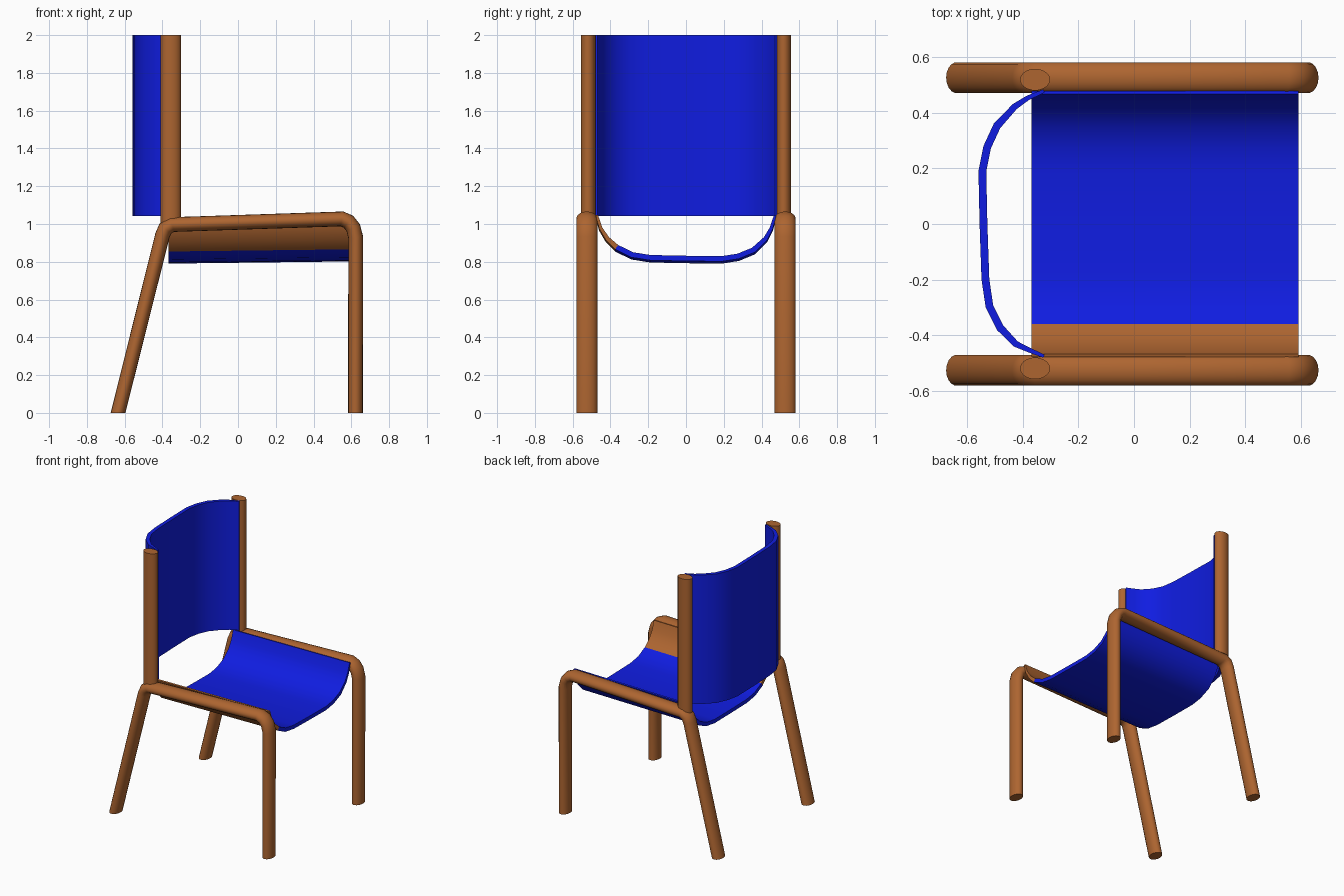
import bpy, bmesh, math
from mathutils import Vector

if "Cube" in bpy.data.objects:
    bpy.data.objects.remove(bpy.data.objects["Cube"])


def material(name, rgb):
    m = bpy.data.materials.new(name)
    m.diffuse_color = (*rgb, 1)
    m.use_nodes = True
    m.node_tree.nodes["Principled BSDF"].inputs["Base Color"].default_value = m.diffuse_color
    return m


WOOD = material("brown", (0.42, 0.13, 0.03))
BLUE = material("blue", (0.005, 0.012, 0.75))
N = 18


def finish(name, bm, mats, angle=40):
    bmesh.ops.recalc_face_normals(bm, faces=bm.faces)
    me = bpy.data.meshes.new(name)
    bm.to_mesh(me)
    bm.free()
    ob = bpy.data.objects.new(name, me)
    bpy.context.collection.objects.link(ob)
    for m in mats:
        me.materials.append(m)
    bpy.ops.object.select_all(action='DESELECT')
    bpy.context.view_layer.objects.active = ob
    ob.select_set(True)
    bpy.ops.object.shade_smooth_by_angle(angle=math.radians(angle))
    return ob


def tube(name, path, y, ry, r):
    """Oval tube swept along (x, z) points, mitred at bends, level at its feet, mirrored in y."""
    bm = bmesh.new()
    pts = [Vector(p) for p in path]
    rings = []
    for i, p in enumerate(pts):
        if i in (0, len(pts) - 1):
            q = pts[1] if i == 0 else pts[-2]
            n = Vector((-1 if (q.y > p.y) == (i == 0) else 1, 0))
            k = 1
        else:
            a, b = (p - pts[i - 1]).normalized(), (pts[i + 1] - p).normalized()
            t = (a + b).normalized()
            n = Vector((-t.y, t.x))
            k = 1 / t.dot(a)
        ring = []
        for j in range(N):
            s = 2 * math.pi * j / N
            o = p + n * (r * k * math.cos(s))
            ring.append(bm.verts.new((o.x, y + ry * math.sin(s), o.y)))
        rings.append(ring)
    for a, b in zip(rings, rings[1:]):
        for j in range(N):
            bm.faces.new((a[j], a[(j + 1) % N], b[(j + 1) % N], b[j]))
    bm.faces.new(rings[0])
    bm.faces.new(rings[-1])
    ob = finish(name, bm, [WOOD], 50)
    mod = ob.modifiers.new("mirror", 'MIRROR')
    mod.use_axis = (False, True, False)


def sheet(name, outer, start, end, place, mats, brown_segments=0):
    """Curved panel: outer profile (y, depth) thickened inward and extruded via place()."""
    bm = bmesh.new()
    pts = [Vector(p) for p in outer]
    n = len(pts)
    inner = []
    for i, p in enumerate(pts):
        t = (pts[min(i + 1, n - 1)] - pts[max(i - 1, 0)]).normalized()
        th = 0.012 + 0.016 * min(1, min(i, n - 1 - i) / 3)
        inner.append(p + Vector((-t.y, t.x)) * th)
    loop = pts + inner[::-1]
    a = [bm.verts.new(place(p, start)) for p in loop]
    b = [bm.verts.new(place(p, end)) for p in loop]
    m = len(loop)
    for i in range(m):
        j = (i + 1) % m
        f = bm.faces.new((a[i], a[j], b[j], b[i]))
        k = i if i < n else m - 2 - i
        f.material_index = int(k < brown_segments)
    for r in (a, b):
        for i in range(n - 1):
            f = bm.faces.new((r[i], r[i + 1], r[m - 2 - i], r[m - 1 - i]))
            f.material_index = int(i < brown_segments)
    finish(name, bm, mats)


# Side frames: back leg, seat rail and front leg in one bent tube
tube("side_frame",
     [(-0.635, 0), (-0.4, 0.94), (-0.385, 0.975), (-0.35, 0.997), (0.1, 1.012),
      (0.55, 1.027), (0.585, 1.012), (0.61, 0.98), (0.623, 0.93), (0.622, 0)],
     0.525, 0.056, 0.039)

# Back posts
tube("back_post", [(-0.355, 0.99), (-0.355, 2.0)], 0.518, 0.039, 0.054)

# Seat sling, with a brown band along its front side
seat = [(-0.478, 1.04), (-0.46, 0.97), (-0.425, 0.91), (-0.375, 0.86), (-0.29, 0.818),
        (-0.19, 0.802), (0, 0.798), (0.19, 0.796), (0.28, 0.81), (0.365, 0.845),
        (0.43, 0.91), (0.46, 0.97), (0.478, 1.04)]
sheet("seat", seat, -0.367, 0.59,
      lambda p, x: (x, p.x, p.y + 0.012 * (x - 0.1)), [BLUE, WOOD], 3)

# Backrest
back = [(-0.48, -0.325), (-0.46, -0.38), (-0.44, -0.43), (-0.38, -0.492), (-0.3, -0.532),
        (-0.2, -0.547), (0, -0.554), (0.19, -0.558), (0.28, -0.54), (0.36, -0.503),
        (0.43, -0.435), (0.46, -0.385), (0.483, -0.325)]
sheet("backrest", back, 1.043, 2.0, lambda p, z: (p.y, p.x, z), [BLUE])
